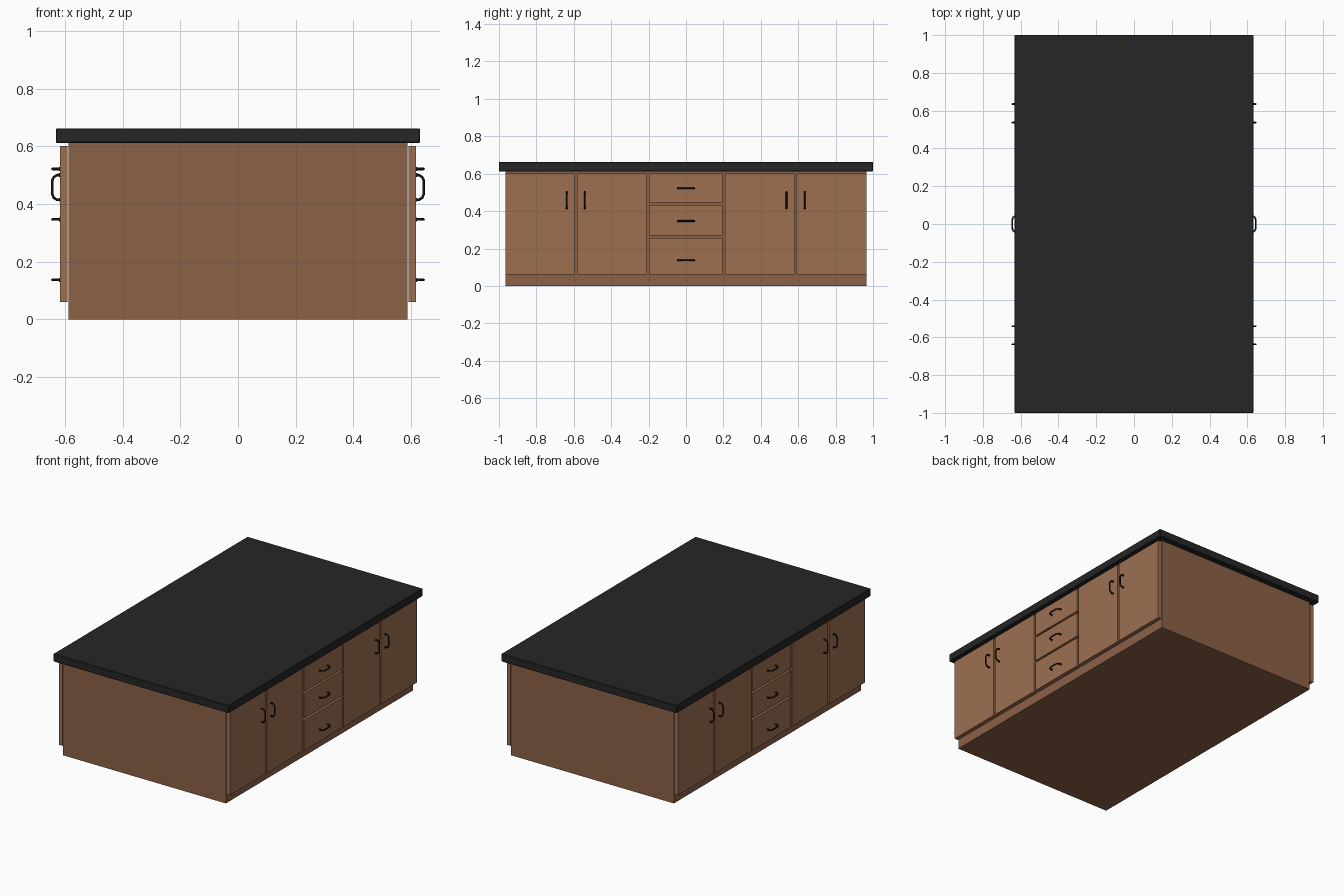
import bpy
import bmesh

if "Cube" in bpy.data.objects:
    bpy.data.objects.remove(bpy.data.objects["Cube"])


def material(name, rgb):
    m = bpy.data.materials.new(name)
    m.diffuse_color = (*rgb, 1)
    m.use_nodes = True
    m.node_tree.nodes["Principled BSDF"].inputs["Base Color"].default_value = m.diffuse_color
    return m


BODY = material("body_wood", (0.26, 0.12, 0.062))
DOOR = material("door_wood", (0.34, 0.16, 0.083))
TOP = material("dark_stone", (0.019, 0.019, 0.019))
METAL = material("dark_metal", (0.008, 0.008, 0.008))


def box(name, x, y, z, mat, bevel=0.0):
    """Box from (min, max) ranges."""
    bm = bmesh.new()
    bmesh.ops.create_cube(bm, size=1)
    for v in bm.verts:
        v.co = [r[0] + (c + 0.5) * (r[1] - r[0]) for c, r in zip(v.co, (x, y, z))]
    me = bpy.data.meshes.new(name)
    bm.to_mesh(me)
    bm.free()
    me.materials.append(mat)
    ob = bpy.data.objects.new(name, me)
    bpy.context.collection.objects.link(ob)
    if bevel:
        mod = ob.modifiers.new("bevel", "BEVEL")
        mod.width = bevel
        mod.segments = 1
    return ob


def tube(name, pts, radius):
    cu = bpy.data.curves.new(name, "CURVE")
    cu.dimensions = "3D"
    cu.bevel_depth = radius
    cu.bevel_resolution = 2
    cu.use_fill_caps = True
    sp = cu.splines.new("POLY")
    sp.points.add(len(pts) - 1)
    for p, co in zip(sp.points, pts):
        p.co = (*co, 1)
    cu.materials.append(METAL)
    ob = bpy.data.objects.new(name, cu)
    bpy.context.collection.objects.link(ob)


def handle(name, side, y, z, vertical):
    """Chamfered bar pull with a small foot at each end."""
    def place(out, along):
        return (side * out, y, z + along) if vertical else (side * out, y + along, z)
    path = [(0.614, -0.043), (0.628, -0.043), (0.639, -0.036), (0.644, -0.025),
            (0.644, 0.025), (0.639, 0.036), (0.628, 0.043), (0.614, 0.043)]
    tube(name, [place(*p) for p in path], 0.0045)
    for a in (-0.043, 0.043):
        tube(name + "_foot", [place(0.614, a), place(0.621, a)], 0.0065)


# Cabinet body and countertop
box("cabinet_body", (-0.588, 0.588), (-0.965, 0.965), (0, 0.612), BODY)
box("countertop", (-0.632, 0.632), (-1, 1), (0.612, 0.663), TOP, 0.003)

# Door fronts (y range, handle y) and drawer fronts (z range, handle z)
doors = [(-0.965, -0.595, -0.637), (-0.583, -0.211, -0.541),
         (0.208, 0.58, 0.537), (0.592, 0.965, 0.635)]
drawers = [(0.06, 0.257, 0.137), (0.27, 0.433, 0.347), (0.445, 0.602, 0.522)]

for side, label in ((-1, "left"), (1, "right")):
    x = sorted((side * 0.591, side * 0.617))
    for i, (y0, y1, hy) in enumerate(doors):
        box(f"{label}_door_{i}", x, (y0, y1), (0.06, 0.602), DOOR)
        handle(f"{label}_door_handle_{i}", side, hy, 0.458, True)
    for i, (z0, z1, hz) in enumerate(drawers):
        box(f"{label}_drawer_{i}", x, (-0.199, 0.196), (z0, z1), DOOR)
        handle(f"{label}_drawer_handle_{i}", side, 0, hz, False)
